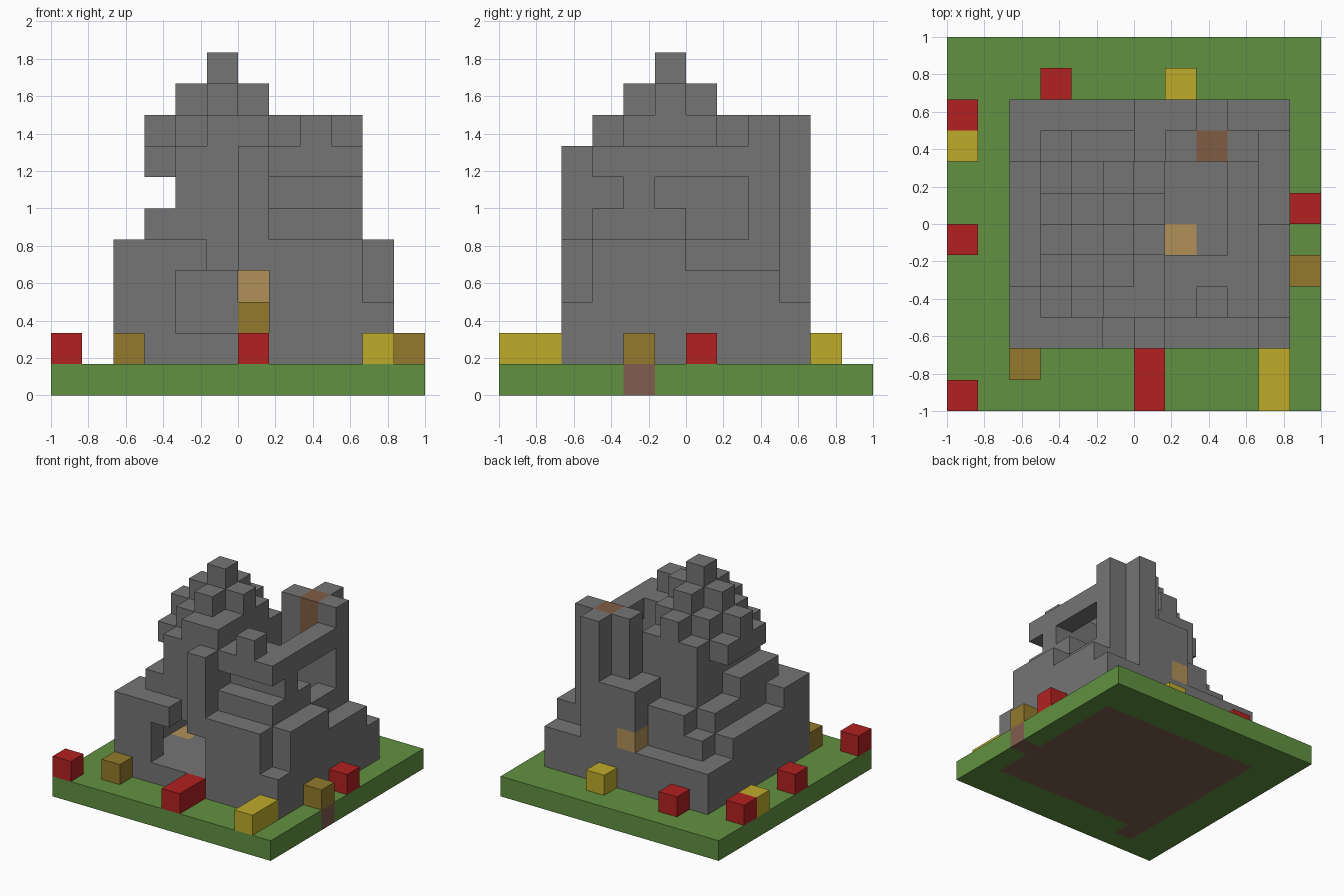
import bpy, bmesh
from mathutils import Vector

old = bpy.data.objects.get("Cube")
if old:
    bpy.data.objects.remove(old)

UNIT = 1 / 6
cells = {}


def fill(part, xs, ys, zs):
    """Fill a block of grid cells; each range is (first, end)."""
    for x in range(*xs):
        for y in range(*ys):
            for z in range(*zs):
                cells[x, y, z] = part


def carve(xs, ys, zs):
    for x in range(*xs):
        for y in range(*ys):
            for z in range(*zs):
                cells.pop((x, y, z), None)


def column(x, y, top, bottom=1):
    fill("mountain", (x, x + 1), (y, y + 1), (bottom, top))


def make_material(name, rgb):
    mat = bpy.data.materials.new(name)
    linear = [((c / 255 + 0.055) / 1.055) ** 2.4 for c in rgb] + [1]
    mat.use_nodes = True
    mat.diffuse_color = linear
    mat.node_tree.nodes["Principled BSDF"].inputs["Base Color"].default_value = linear
    return mat


grey = make_material("stone grey", (117, 117, 117))
green = make_material("grass green", (97, 145, 64))
soil = make_material("soil brown", (126, 93, 77))
red = make_material("flower red", (178, 33, 33))
yellow = make_material("flower yellow", (191, 171, 43))
ochre = make_material("ochre", (147, 122, 44))
tan = make_material("glowing tan", (177, 144, 88))
rust = make_material("rust brown", (126, 92, 68))

# Ground slab with soil under the mountain
fill("lawn", (0, 12), (0, 12), (0, 1))
fill("soil_bed", (2, 11), (2, 10), (0, 1))

# Lower mountain terraces
fill("mountain", (2, 11), (2, 10), (1, 3))
fill("mountain", (2, 10), (2, 9), (3, 4))
fill("mountain", (2, 10), (2, 4), (4, 5))
fill("mountain", (3, 10), (4, 8), (4, 5))
fill("mountain", (2, 3), (4, 7), (3, 4))
carve((2, 3), (8, 9), (3, 4))
fill("mountain", (4, 6), (8, 9), (3, 5))
fill("mountain", (6, 8), (8, 10), (3, 6))
fill("mountain", (10, 11), (3, 6), (3, 5))
fill("mountain", (10, 11), (6, 9), (3, 4))
fill("mountain", (3, 4), (3, 6), (5, 6))

# Stepped spire
for x in range(3, 7):
    for y in range(3, 9):
        d = abs(x - 5) + abs(y - 5)
        if d <= 3 and y < 8:
            column(x, y, 11 - d, 7 if x == 3 else 4)
column(6, 3, 9, 4)

# Front pillar, stepped right wall and overhanging beam
column(6, 2, 8)
fill("mountain", (7, 10), (3, 4), (5, 6))
fill("mountain", (7, 10), (3, 4), (7, 8))
column(8, 3, 9, 7)
fill("mountain", (9, 10), (4, 9), (3, 8))

# Rear tower with rust core
for x, y in ((7, 8), (9, 8), (8, 9)):
    column(x, y, 9)
column(8, 8, 7)
fill("tower_core", (8, 9), (8, 9), (7, 9))

# Cave, open courtyard, doorway and side window
carve((3, 9), (3, 8), (2, 4))
carve((6, 7), (8, 9), (2, 4))
carve((7, 9), (4, 8), (2, 9))
carve((4, 7), (2, 3), (2, 4))
carve((5, 6), (2, 3), (2, 9))
carve((9, 10), (6, 8), (5, 7))
carve((9, 10), (5, 6), (6, 7))
fill("mountain", (7, 9), (4, 5), (6, 8))
carve((7, 9), (4, 5), (8, 9))

# Lamps and cave block
for x, y, z in ((3, 5, 1), (7, 5, 1), (6, 9, 3)):
    cells[x, y, z] = "lamps"
cells[6, 8, 2] = "ochre_blocks"

# Flowers and ochre blocks on the lawn
for x, y in ((0, 0), (6, 0), (6, 1), (0, 5), (0, 9), (11, 6), (3, 10)):
    cells[x, y, 1] = "red_flowers"
for x, y in ((10, 0), (10, 1), (0, 8), (7, 10)):
    cells[x, y, 1] = "yellow_flowers"
for x, y in ((2, 1), (11, 4)):
    cells[x, y, 1] = "ochre_blocks"
    cells[x, y, 0] = "soil_bed"

PARTS = {"lawn": green, "soil_bed": soil, "mountain": grey, "tower_core": rust,
         "lamps": tan, "ochre_blocks": ochre, "red_flowers": red,
         "yellow_flowers": yellow}
AXES = [Vector(a) for a in ((1, 0, 0), (0, 1, 0), (0, 0, 1))]

# Turn each part's exposed cell sides into a mesh
for part, mat in PARTS.items():
    bm = bmesh.new()
    for cell, owner in cells.items():
        if owner != part:
            continue
        centre = Vector(cell) + Vector((0.5, 0.5, 0.5))
        for i in range(3):
            for sign in (1, -1):
                n = AXES[i] * sign
                near = tuple(int(c) for c in Vector(cell) + n)
                if near in cells:
                    continue
                u, v = AXES[(i + 1) % 3] / 2, AXES[(i + 2) % 3] * sign / 2
                mid = centre + n / 2
                corners = (mid - u - v, mid + u - v, mid + u + v, mid - u + v)
                bm.faces.new([bm.verts.new((c - Vector((6, 6, 0))) * UNIT)
                              for c in corners])
    bmesh.ops.remove_doubles(bm, verts=bm.verts, dist=0.001)
    bmesh.ops.dissolve_limit(bm, angle_limit=0.01, verts=bm.verts, edges=bm.edges)
    mesh = bpy.data.meshes.new(part)
    bm.to_mesh(mesh)
    bm.free()
    mesh.materials.append(mat)
    bpy.context.collection.objects.link(bpy.data.objects.new(part, mesh))
